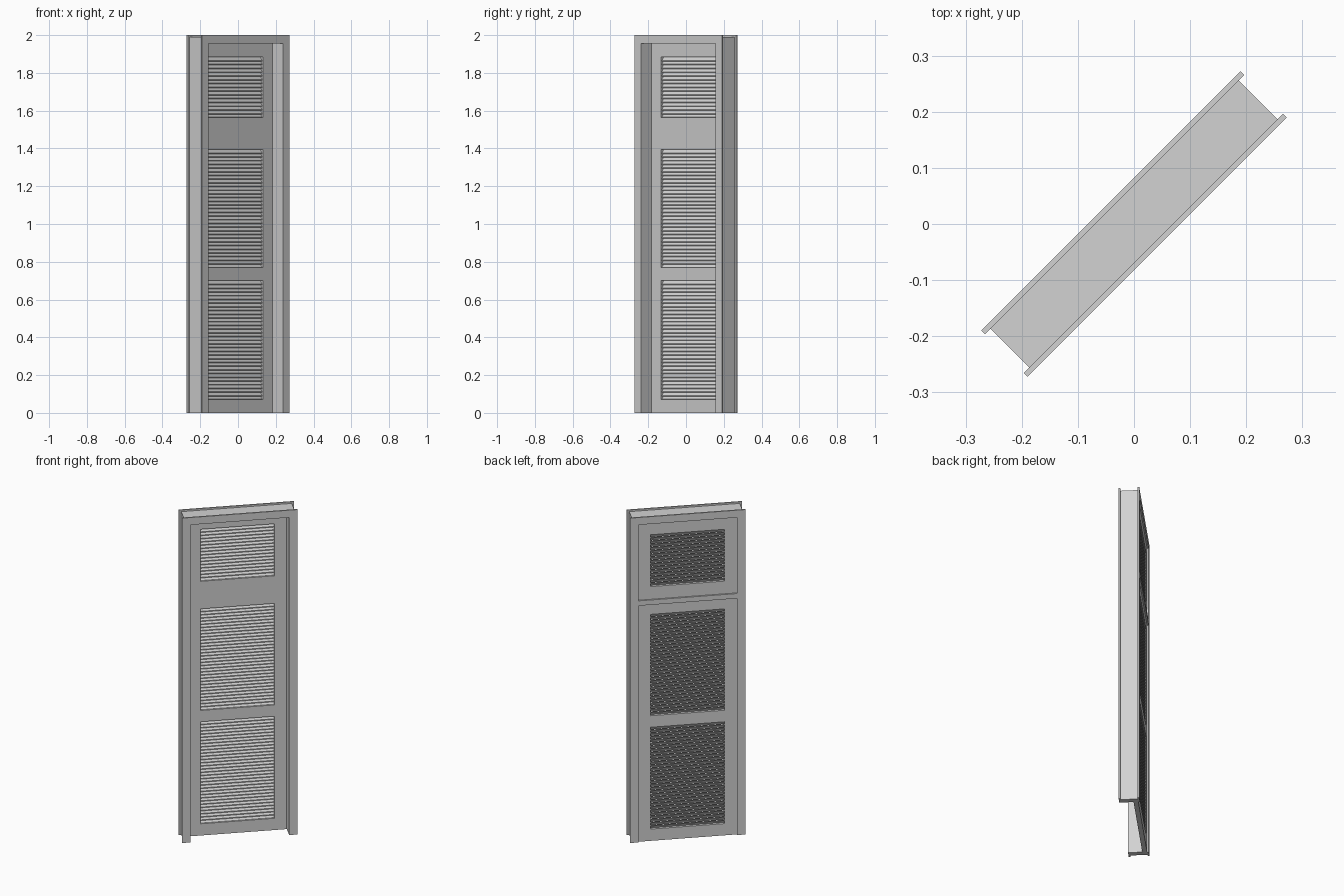
import bpy
import math

cube = bpy.data.objects.get("Cube")
if cube:
    bpy.data.objects.remove(cube, do_unlink=True)

# Single painted finish
paint = bpy.data.materials.new("light_grey_paint")
paint.use_nodes = True
grey = (0.65, 0.65, 0.65, 1)
paint.diffuse_color = grey
paint.node_tree.nodes["Principled BSDF"].inputs["Base Color"].default_value = grey

TURN = math.radians(45)      # the whole door stands diagonally
INNER, HEAD = 0.28, 1.955    # clear opening of the frame
FACE, BACK = 0.022, 0.049    # front and back planes of the door leaf
OPENING = 0.21               # half width of the louvre openings


def add_object(name, verts, faces):
    mesh = bpy.data.meshes.new(name)
    mesh.from_pydata(verts, [], faces)
    mesh.materials.append(paint)
    obj = bpy.data.objects.new(name, mesh)
    bpy.context.collection.objects.link(obj)
    obj.rotation_euler.z = TURN
    return obj


def board(name, xs, zs, holes, front, back):
    """Flat board cut into a grid, with some cells left open, then thickened."""
    verts = [(x, front, z) for z in zs for x in xs]
    n = len(xs)
    faces = []
    for row in range(len(zs) - 1):
        for col in range(n - 1):
            if (col, row) not in holes:
                a = row * n + col
                faces.append((a, a + 1, a + 1 + n, a + n))
    obj = add_object(name, verts, faces)
    solid = obj.modifiers.new("thickness", "SOLIDIFY")
    solid.thickness = back - front
    solid.offset = -1
    return obj


def arch(name, half_width, top, front, back):
    xs = (-half_width, -INNER, INNER, half_width)
    return board(name, xs, (0, HEAD, top), {(1, 0)}, front, back)


def louvre(name, bottom, top, count):
    """Sloping slats, low at the front and high at the back."""
    pitch = (top - bottom) / count
    low, high, rise, thick = FACE + 0.008, BACK - 0.003, pitch * 1.1, 0.005
    z = bottom - 0.004
    profile = [(low, z), (high, z + rise), (high, z + rise + thick), (low, z + thick)]
    verts = [(x, y, h) for x in (-OPENING, OPENING) for y, h in profile]
    faces = [(3, 2, 1, 0), (4, 5, 6, 7)]
    faces += [(i, (i + 1) % 4, (i + 1) % 4 + 4, i + 4) for i in range(4)]
    obj = add_object(name, verts, faces)
    array = obj.modifiers.new("slats", "ARRAY")
    array.count = count
    array.use_relative_offset = False
    array.use_constant_offset = True
    array.constant_offset_displace = (0, 0, pitch)


# Jamb lining and the casings on both sides of the wall
arch("jamb", 0.313, 1.99, -0.049, 0.049)
arch("front_casing", 0.327, 2, -0.058, -0.049)
arch("back_casing", 0.327, 2, 0.049, 0.058)

# Door leaf, transom panel and the bar between them
columns = (-INNER, -OPENING, OPENING, INNER)
board("door_leaf", columns, (0, 0.072, 0.70, 0.77, 1.395, 1.457),
      {(1, 1), (1, 3)}, FACE, BACK)
board("transom_panel", columns, (1.487, 1.565, 1.885, HEAD), {(1, 1)}, FACE, BACK)
board("transom_bar", (-INNER, INNER), (1.457, 1.487), set(), FACE, 0.058)

# Louvres filling the three openings
louvre("lower_louvre", 0.072, 0.70, 32)
louvre("middle_louvre", 0.77, 1.395, 32)
louvre("upper_louvre", 1.565, 1.885, 16)
